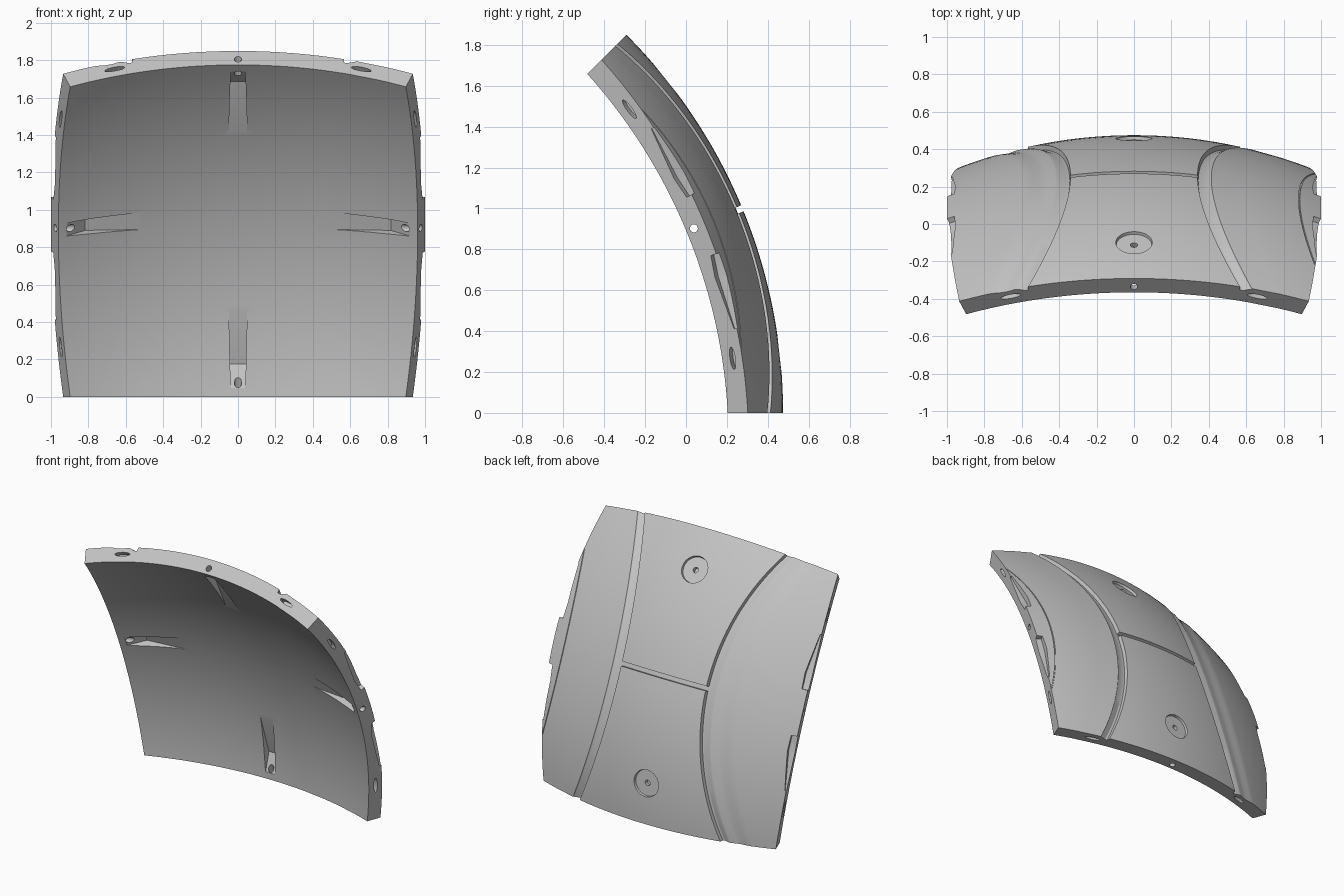
import bpy, bmesh
from math import sin, cos, tan, pi, radians
from mathutils import Vector

cube = bpy.data.objects.get("Cube")
if cube:
    bpy.data.objects.remove(cube)

R_OUT, R_IN = 2.615, 2.51          # shell radii
T = tan(radians(22.5))             # half extent of the patch in tangent units
CENTRE = Vector((0, -2.14, 0))
TILT = radians(22.5)
NORMAL = Vector((0, cos(TILT), sin(TILT)))
UP = Vector((0, -sin(TILT), cos(TILT)))
SIDE = Vector((1, 0, 0))


def point(a, b, r):
    """Point on a sphere of radius r, a across and b up the patch."""
    return CENTRE + (SIDE * a + UP * b + NORMAL).normalized() * r


def edge_point(k, along, inward, r):
    """Point measured from the middle of edge k (0 = left, then turning)."""
    a, b = T - inward, along
    for _ in range(k):
        a, b = -b, a
    return point(a, b, r)


def loft(bm, loops):
    """Closed solid through a list of equal vertex loops."""
    rows = [[bm.verts.new(p) for p in loop] for loop in loops]
    n = len(rows[0])
    faces = [bm.faces.new(rows[0][::-1]), bm.faces.new(rows[-1])]
    for lo, hi in zip(rows, rows[1:]):
        for i in range(n):
            j = (i + 1) % n
            faces.append(bm.faces.new((lo[i], lo[j], hi[j], hi[i])))
    bmesh.ops.recalc_face_normals(bm, faces=faces)


def circle(n=24):
    return [(cos(2 * pi * i / n), sin(2 * pi * i / n)) for i in range(n)]


def finish(bm, name):
    mesh = bpy.data.meshes.new(name)
    bm.to_mesh(mesh)
    bm.free()
    obj = bpy.data.objects.new(name, mesh)
    bpy.context.collection.objects.link(obj)
    return obj


# Side groove sections: (offset from groove line, depth)
GROOVE_LEFT = [(.003, .025), (.010, .025), (.027, .006), (.029, 0), (.1, 0)]
GROOVE_RIGHT = [(.003, .025), (.010, .025), (.027, .006), (.032, .005),
                (.05, .011), (.065, .010), (.08, .004), (.095, 0), (.1, 0)]


def half_row(b, groove, seam):
    """(a, depth) columns from the middle line out to one side edge."""
    line = .131 + .109 * (b / T) ** 2
    cols = [(line * k / 8, .03 if seam else 0) for k in range(9)]
    cols += [(line + d, depth) for d, depth in groove]
    start = line + .1
    return cols + [(start + (T - start) * k / 6, 0) for k in range(1, 7)]


# Shell: curved outer skin with grooves and seam, plain inner skin
rows = [(tan(TILT * k / 20), False) for k in range(-20, 21) if k]
rows += [(-.0062, False), (-.006, True), (.006, True), (.0062, False)]
rows.sort()
bm = bmesh.new()
outer, inner = [], []
for b, seam in rows:
    right = [(-a, d) for a, d in half_row(b, GROOVE_RIGHT, seam)]
    cols = right[:0:-1] + half_row(b, GROOVE_LEFT, seam)
    outer.append([bm.verts.new(point(a, b, R_OUT - d)) for a, d in cols])
    inner.append([bm.verts.new(point(a, b, R_IN)) for a, d in cols])
for grid in (outer, inner):
    for lo, hi in zip(grid, grid[1:]):
        for i in range(len(lo) - 1):
            bm.faces.new((lo[i], lo[i + 1], hi[i + 1], hi[i]))


def rim(grid):
    return (grid[0] + [r[-1] for r in grid[1:]] + grid[-1][-2::-1]
            + [r[0] for r in grid[-2:0:-1]])


ro, ri = rim(outer), rim(inner)
for i in range(len(ro)):
    j = (i + 1) % len(ro)
    bm.faces.new((ro[i], ro[j], ri[j], ri[i]))
bmesh.ops.recalc_face_normals(bm, faces=bm.faces[:])
panel = finish(bm, "curved_panel")

cut = bmesh.new()
# Round recesses with a small hole, near top and bottom
for b in (-.29, .29):
    for sections in (((.038, 2.598), (.041, 2.65)), ((.008, 2.57), (.008, 2.66))):
        loft(cut, [[point(x * s, b + y * s, r) for x, y in circle(32)]
                   for s, r in sections])

for k in range(4):
    # Wedge pockets on the inner face
    pocket = []
    for s, w, floor in ((.204, .020, 2.508), (.336, .018, 2.565), (.392, .016, 2.512)):
        pocket.append([edge_point(k, sgn * w, T - s, r) for sgn, r in
                       ((1, 2.45), (-1, 2.45), (-1, floor), (1, floor))])
    loft(cut, pocket)
    # Pin hole through the rim into the pocket
    loft(cut, [[edge_point(k, x * .0085, i, 2.553 - .85 * i + y * .021)
                for x, y in circle(16)] for i in (-.01, .055)])
    # Oval slots in the rim
    for side in (-1, 1):
        loft(cut, [[edge_point(k, side * .288 + x * .025, i, 2.565 + y * .014)
                    for x, y in circle(20)] for i in (-.01, .02)])

# Tapered notches along the left and right edges
for k in (0, 2):
    for side in (-1, 1):
        loft(cut, [[edge_point(k, side * s, i, r) for i, r in
                    ((-.02, f), (w, f), (w, 2.66), (-.02, 2.66))]
                   for s, w, f in ((.065, .018, 2.585), (.11, .020, 2.57),
                                   (.225, .004, 2.60))])

# Thin arc line beside the left edge
arc = []
for i in range(25):
    b = -.27 + .54 * i / 24
    inset = .054 * (1 - (b / .27) ** 2)
    arc.append([edge_point(0, b, inset + w, r) for w, r in
                ((0, 2.607), (.003, 2.607), (.003, 2.64), (0, 2.64))])
loft(cut, arc)
cutter = finish(cut, "panel_cutter")
cutter.hide_render = True

# Carve the panel and drop the cutter
mod = panel.modifiers.new("carve", 'BOOLEAN')
mod.operation, mod.solver, mod.object = 'DIFFERENCE', 'EXACT', cutter
mod.use_self = True
bpy.context.view_layer.objects.active = panel
panel.select_set(True)
bpy.ops.object.modifier_apply(modifier=mod.name)
bpy.data.objects.remove(cutter)

# Single plain grey
mat = bpy.data.materials.new("plain_grey")
mat.use_nodes = True
grey = (.55, .55, .55, 1)
mat.diffuse_color = grey
mat.node_tree.nodes["Principled BSDF"].inputs["Base Color"].default_value = grey
panel.data.materials.clear()
panel.data.materials.append(mat)
for poly in panel.data.polygons:
    poly.material_index = 0

for obj in bpy.context.selected_objects:
    obj.select_set(obj == panel)
bpy.ops.object.shade_smooth_by_angle(angle=radians(25))
